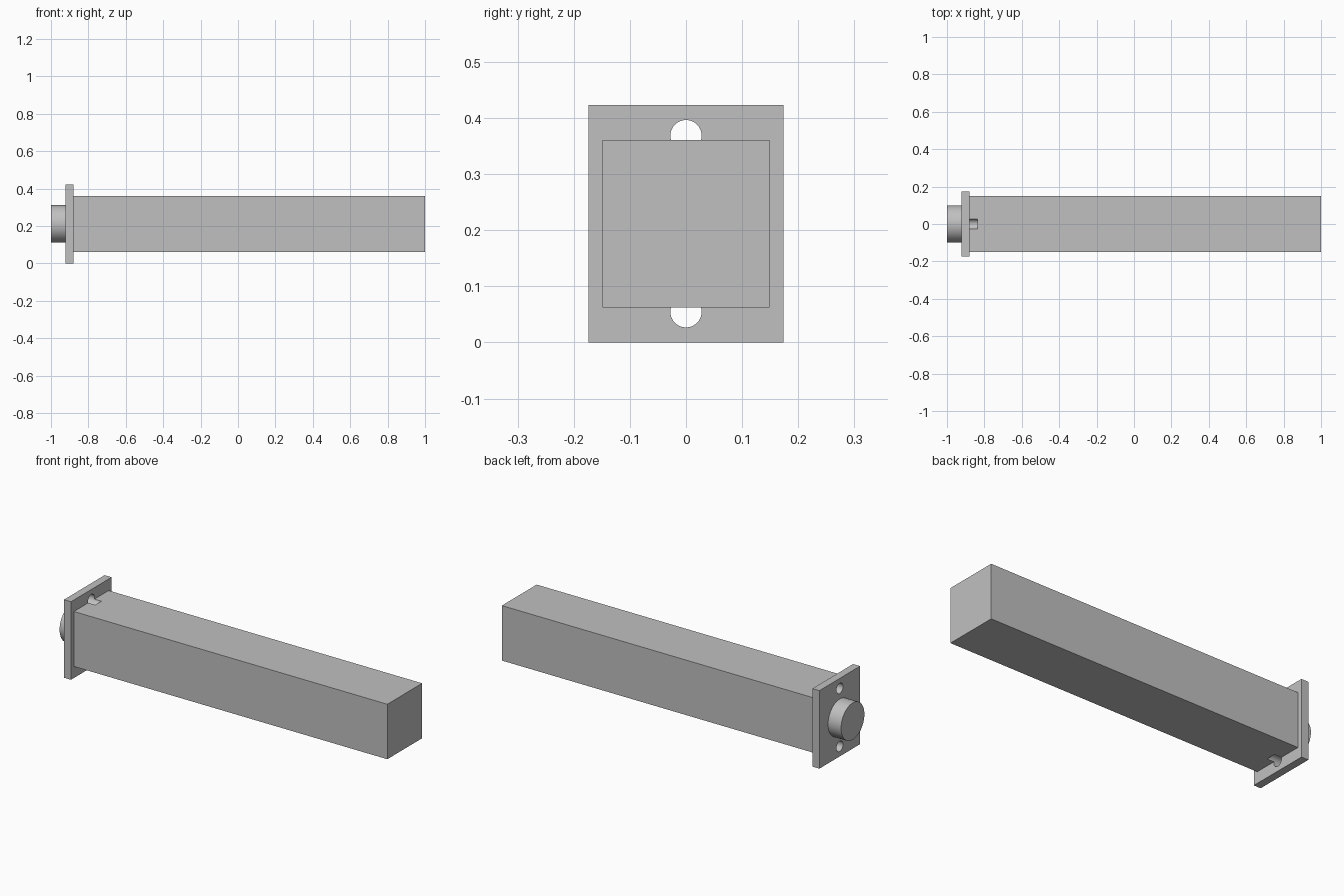
import bpy
import math

cube = bpy.data.objects.get("Cube")
if cube:
    bpy.data.objects.remove(cube, do_unlink=True)

MID_Z = 0.2115

grey = bpy.data.materials.new("light_grey")
grey.use_nodes = True
colour = (0.53, 0.53, 0.53, 1)
grey.diffuse_color = colour
grey.node_tree.nodes["Principled BSDF"].inputs["Base Color"].default_value = colour


def box(name, x0, x1, width, height):
    bpy.ops.mesh.primitive_cube_add(size=1, location=((x0 + x1) / 2, 0, MID_Z))
    ob = bpy.context.object
    ob.name = name
    ob.scale = (x1 - x0, width, height)
    bpy.ops.object.transform_apply(location=False, rotation=False, scale=True)
    ob.data.materials.append(grey)
    return ob


def rod(name, x0, x1, radius, z):
    bpy.ops.mesh.primitive_cylinder_add(
        vertices=64, radius=radius, depth=x1 - x0,
        location=((x0 + x1) / 2, 0, z), rotation=(0, math.pi / 2, 0))
    ob = bpy.context.object
    ob.name = name
    ob.data.materials.append(grey)
    return ob


# Long square bar, end flange and round boss
bar = box("bar", -0.88, 1.0, 0.298, 0.298)
flange = box("flange", -0.922, -0.88, 0.348, 0.423)
boss = rod("boss", -1.0, -0.922, 0.1, MID_Z)

# Bolt holes through the flange, running on as short notches in the bar
for side, label in ((1, "upper"), (-1, "lower")):
    cutter = rod(label + "_hole_cutter", -0.96, -0.838, 0.0278, MID_Z + side * 0.157)
    cutter.hide_render = True
    cutter.hide_viewport = True
    for part in (bar, flange):
        cut = part.modifiers.new(label + "_hole", "BOOLEAN")
        cut.operation = "DIFFERENCE"
        cut.solver = "EXACT"
        cut.object = cutter

# Apply the cuts, then smooth the round walls only
for part in (bar, flange, boss):
    bpy.ops.object.select_all(action="DESELECT")
    part.select_set(True)
    bpy.context.view_layer.objects.active = part
    for mod in list(part.modifiers):
        bpy.ops.object.modifier_apply(modifier=mod.name)
    bpy.ops.object.shade_smooth_by_angle(angle=math.radians(30))

# The cutters are no longer needed
for label in ("upper", "lower"):
    bpy.data.objects.remove(bpy.data.objects[label + "_hole_cutter"], do_unlink=True)
